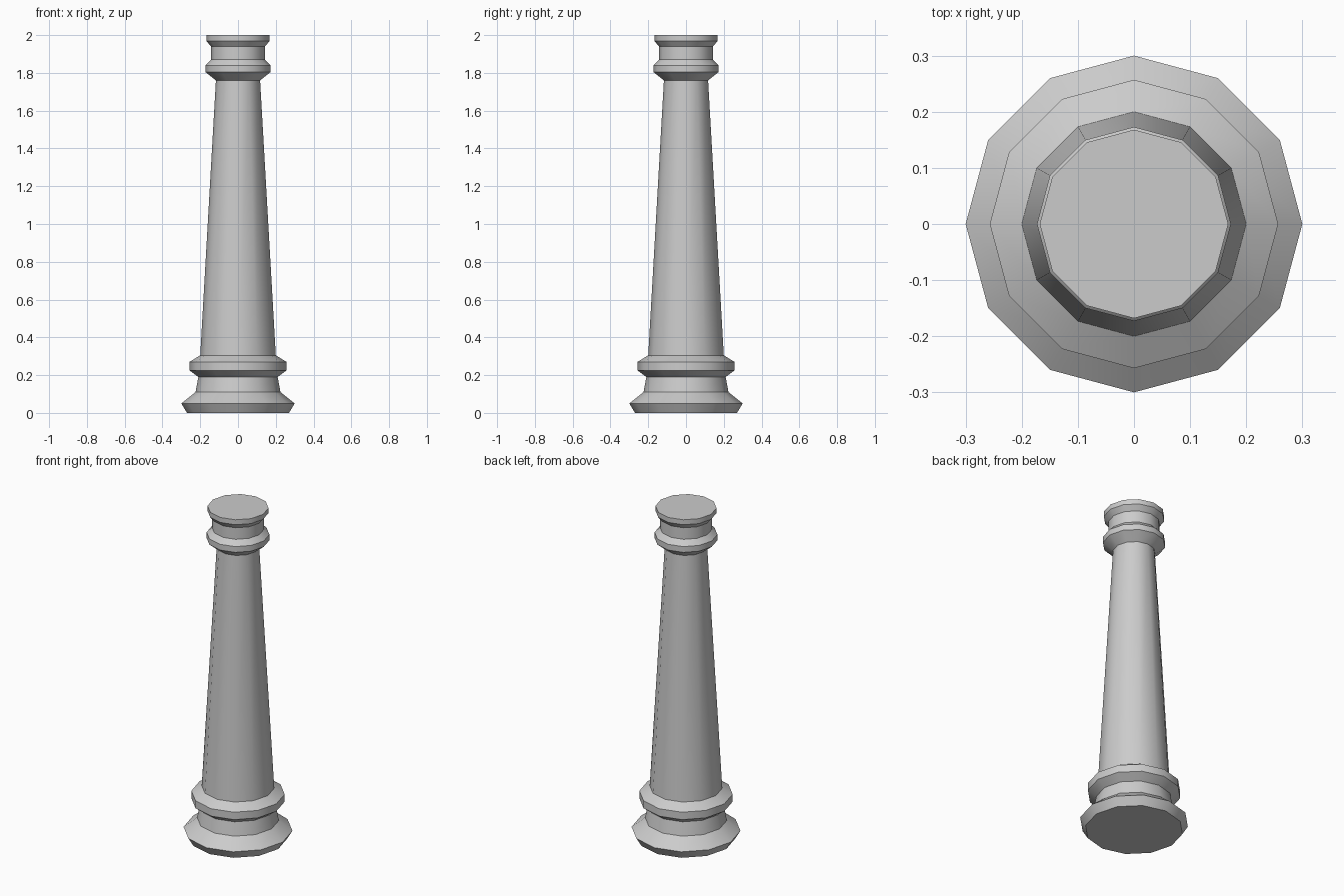
import bpy, bmesh, math

if "Cube" in bpy.data.objects:
    bpy.data.objects.remove(bpy.data.objects["Cube"])

SIDES = 12

stone = bpy.data.materials.new("grey stone")
stone.diffuse_color = (0.6, 0.6, 0.6, 1)
stone.use_nodes = True
stone.node_tree.nodes["Principled BSDF"].inputs["Base Color"].default_value = stone.diffuse_color

# Turned outline of the column: (radius, height), bottom to top
PROFILE = [
    (0.27, 0.0), (0.30, 0.05), (0.225, 0.11),          # foot
    (0.21, 0.19), (0.257, 0.225), (0.257, 0.27),       # lower collar
    (0.20, 0.305), (0.117, 1.76),                      # tapered shaft
    (0.173, 1.805), (0.173, 1.84), (0.143, 1.87),      # upper collar
    (0.143, 1.94), (0.168, 1.97), (0.168, 2.0),        # neck and cap
]

bm = bmesh.new()
rings = [[bm.verts.new((r * math.cos(2 * math.pi * i / SIDES),
                        r * math.sin(2 * math.pi * i / SIDES), z))
          for i in range(SIDES)] for r, z in PROFILE]

# Side walls
for low, high in zip(rings, rings[1:]):
    for i in range(SIDES):
        j = (i + 1) % SIDES
        bm.faces.new((low[i], low[j], high[j], high[i]))

# End caps
bm.faces.new(rings[0][::-1])
bm.faces.new(rings[-1])

mesh = bpy.data.meshes.new("column")
bm.to_mesh(mesh)
bm.free()
mesh.materials.append(stone)
column = bpy.data.objects.new("column", mesh)
bpy.context.collection.objects.link(column)

# Smooth around the column, crisp between mouldings
bpy.context.view_layer.objects.active = column
column.select_set(True)
bpy.ops.object.shade_smooth_by_angle(angle=math.radians(35))
